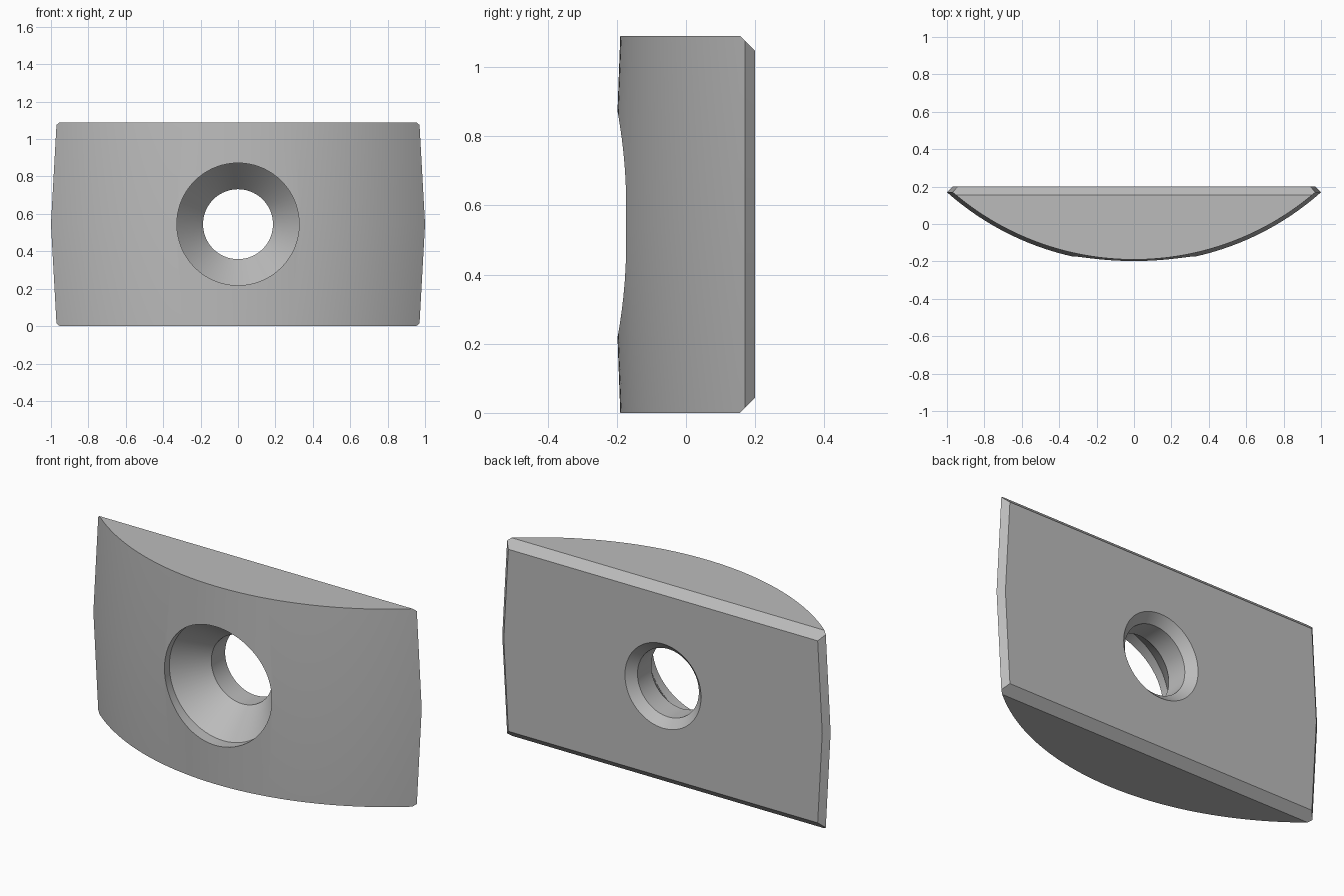
import bpy, bmesh, math
from mathutils import Vector

cube = bpy.data.objects.get("Cube")
if cube:
    bpy.data.objects.remove(cube, do_unlink=True)

HEIGHT = 1.09
AXIS_Y = 1.296      # centre of the curved front, behind the block
BACK_Y = 0.2
SIDE_Y = 0.17       # where the curved front meets the side chamfer
ARC_STEPS = 64

grey = bpy.data.materials.new("plain grey")
grey.use_nodes = True
grey.diffuse_color = (0.5, 0.5, 0.5, 1)
grey.node_tree.nodes["Principled BSDF"].inputs["Base Color"].default_value = (0.5, 0.5, 0.5, 1)


def make_object(name, bm):
    bmesh.ops.recalc_face_normals(bm, faces=bm.faces)
    mesh = bpy.data.meshes.new(name)
    bm.to_mesh(mesh)
    bm.free()
    mesh.materials.append(grey)
    obj = bpy.data.objects.new(name, mesh)
    bpy.context.collection.objects.link(obj)
    return obj


def loft(bm, rings):
    """Skin a list of closed rings and cap both ends."""
    loops = [[bm.verts.new(p) for p in ring] for ring in rings]
    n = len(loops[0])
    for a, b in zip(loops, loops[1:]):
        for i in range(n):
            j = (i + 1) % n
            bm.faces.new((a[i], a[j], b[j], b[i]))
    bm.faces.new(loops[0])
    bm.faces.new(loops[-1])


def block_ring(radius, z):
    """Arc front, two chamfered sides and a straight back."""
    half = math.acos((AXIS_Y - SIDE_Y) / radius)
    ring = []
    for i in range(ARC_STEPS + 1):
        t = half * (2 * i / ARC_STEPS - 1)
        ring.append((radius * math.sin(t), AXIS_Y - radius * math.cos(t), z))
    end = ring[-1][0] - 0.03
    return ring + [(end, BACK_Y, z), (-end, BACK_Y, z)]


# Block: widest at mid height, tapering slightly to both ends
bm = bmesh.new()
loft(bm, [block_ring(1.486, 0), block_ring(1.506, HEIGHT / 2), block_ring(1.486, HEIGHT)])

# Chamfers along the top and bottom back edges
for z, direction in ((HEIGHT, 1), (0, -1)):
    cut = bmesh.ops.bisect_plane(
        bm, geom=bm.verts[:] + bm.edges[:] + bm.faces[:], dist=1e-5,
        plane_co=Vector((0, 0.156, z)), plane_no=Vector((0, 1, direction)),
        clear_outer=True)
    rim = [e for e in cut["geom_cut"] if isinstance(e, bmesh.types.BMEdge)]
    bmesh.ops.contextual_create(bm, geom=rim)
block = make_object("curved_block", bm)

# Countersunk hole: (depth, radius) steps of the lathe cutter
steps = [(-0.4, 0.327), (-0.13, 0.327), (0.035, 0.187),
         (0.155, 0.187), (0.2, 0.232), (0.3, 0.332)]
bm = bmesh.new()
angles = [math.tau * i / 72 for i in range(72)]
loft(bm, [[(r * math.cos(a), y, HEIGHT / 2 + r * math.sin(a)) for a in angles]
          for y, r in steps])
cutter = make_object("hole_cutter", bm)
cutter.hide_render = True

mod = block.modifiers.new("hole", "BOOLEAN")
mod.operation = "DIFFERENCE"
mod.solver = "EXACT"
mod.object = cutter
bpy.ops.object.select_all(action="DESELECT")
block.select_set(True)
bpy.context.view_layer.objects.active = block
bpy.ops.object.modifier_apply(modifier=mod.name)
bpy.data.objects.remove(cutter, do_unlink=True)

# Smooth curves with crisp chamfer edges
bpy.ops.object.shade_smooth_by_angle(angle=math.radians(25))
